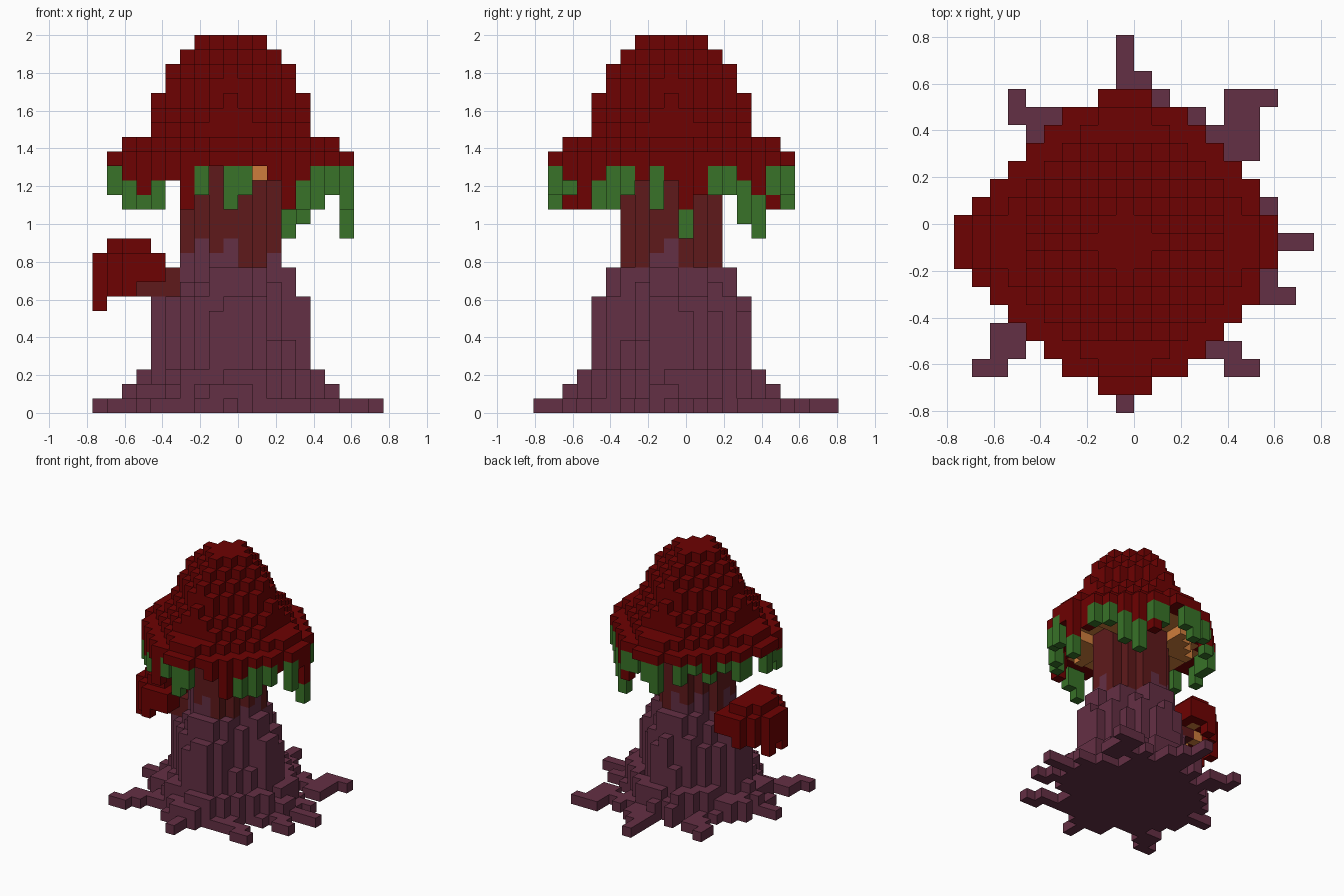
import bpy, bmesh, random
from mathutils import Vector

random.seed(4)
S = 1 / 13  # edge of one cube

cube = bpy.data.objects.get("Cube")
if cube:
    bpy.data.objects.remove(cube, do_unlink=True)

COLOURS = {
    "cap_red": (0.155, 0.0005, 0.0005),
    "gill_orange": (0.62, 0.205, 0.045),
    "vine_green": (0.04, 0.17, 0.021),
    "stem_brown": (0.112, 0.01, 0.011),
    "root_purple": (0.127, 0.029, 0.058),
}
materials = {}
for name, rgb in COLOURS.items():
    m = bpy.data.materials.new(name)
    m.use_nodes = True
    m.diffuse_color = (*rgb, 1)
    m.node_tree.nodes["Principled BSDF"].inputs["Base Color"].default_value = (*rgb, 1)
    materials[name] = m

parts, taken = {}, set()


def put(part, colour, i, j, k):
    """Place one cube unless the cell is already filled."""
    if (i, j, k) not in taken:
        taken.add((i, j, k))
        parts.setdefault(part, {})[(i, j, k)] = colour


def disc(r, d, ci=0):
    """Cells of an eight-sided slice: half width r, diagonal limit d."""
    return [(ci + i, j) for i in range(-r, r + 1) for j in range(-r, r + 1)
            if abs(i) + abs(j) <= d]


def build(part, cells):
    """Turn cubes into a mesh made of the exposed faces only."""
    bm = bmesh.new()
    names = sorted(set(cells.values()))
    for cell, colour in cells.items():
        centre = Vector((cell[0] - 0.5, cell[1] - 1, cell[2] + 0.5))
        for axis in range(3):
            for sign in (-1, 1):
                near = list(cell)
                near[axis] += sign
                if tuple(near) in taken:
                    continue
                n, u, v = Vector(), Vector(), Vector()
                n[axis], u[(axis + 1) % 3], v[(axis + 2) % 3] = sign / 2, sign / 2, 0.5
                corners = (-u - v, u - v, u + v, v - u)
                face = bm.faces.new([bm.verts.new((centre + n + c) * S) for c in corners])
                face.material_index = names.index(colour)
    bmesh.ops.remove_doubles(bm, verts=bm.verts, dist=S / 100)
    mesh = bpy.data.meshes.new(part)
    bm.to_mesh(mesh)
    bm.free()
    for name in names:
        mesh.materials.append(materials[name])
    bpy.context.collection.objects.link(bpy.data.objects.new(part, mesh))


# Side mushroom: stalk, gills, cap and hanging rim, cut off where it meets the trunk
for j in (-1, 0, 1):
    for i in (-6, -5, -4):
        put("side_stalk", "stem_brown", i, j, 8)
    put("side_stalk", "stem_brown", -4, j, 9)
for i, j in disc(2, 2, -6):
    if i < -4:
        put("side_gills", "gill_orange", i, j, 9)
for k, r, d, end in ((9, 3, 4, -5), (10, 3, 4, -5), (11, 2, 3, -6)):
    for i, j in disc(r, d, -6):
        if i <= end:
            put("side_cap", "cap_red", i, j, k)
for i, j in disc(3, 4, -6):
    if i < -6 and (i == -9 or abs(i + 6) + abs(j) == 4):
        put("side_cap", "cap_red", i, j, 8)
for j in (-1, 1):
    put("side_cap", "cap_red", -9, j, 7)
    put("side_gills", "gill_orange", -7, j, 8)

# Stem, with purple creeping up to uneven heights
CREEP = (10, 12, 11, 12, 10, 10, 10)
for i, j in disc(3, 4):
    top = CREEP[(i if abs(j) >= abs(i) else j) + 3]
    for k in range(17):
        if k < top:
            put("trunk_base", "root_purple", i, j, k)
        else:
            put("stem", "stem_brown", i, j, k)

# Flared base made of uneven columns
HEIGHTS = {4: (8, 9, 10, 10), 5: (5, 7, 8, 8), 6: (2, 3, 3), 7: (0, 1, 1, 2)}
for i, j in disc(7, 9):
    ring = max(abs(i), abs(j), round((abs(i) + abs(j)) * 0.8))
    if ring > 3:
        tall = HEIGHTS[ring]
        height = tall[-1] if i * j == 0 else random.choice(tall)
        for k in range(height):
            put("trunk_base", "root_purple", i, j, k)

# Crawling roots: a start cell and a walk
STEPS = {"N": (0, 1), "S": (0, -1), "E": (1, 0), "W": (-1, 0)}
ROOTS = (
    (0, 6, "NNNNN"), (1, 6, "NNNSE"), (4, 4, "NNNSEENNEEWSSSW"),
    (7, 0, "EEE"), (6, 2, "EE"), (6, -2, "EESE"), (3, -5, "ESEESE"),
    (0, -6, "SSS"), (-4, -4, "WSWWSEWSW"), (-7, 0, "WW"), (-4, 4, "NNNSWNWN"),
)
for i, j, walk in ROOTS:
    put("roots", "root_purple", i, j, 0)
    for step in walk:
        i, j = i + STEPS[step][0], j + STEPS[step][1]
        put("roots", "root_purple", i, j, 0)

# Gills under the main cap, thicker on the diagonals
for i, j in disc(5, 7):
    if min(abs(i), abs(j)) > 1:
        put("gills", "gill_orange", i, j, 16)
for i, j in disc(6, 8):
    put("gills", "gill_orange", i, j, 17)

# Main cap, stacked slices from the rim upward
RIM = disc(7, 10) + disc(8, 9)
SLICES = ((7, 8), (5, 7), (5, 6), (5, 5), (4, 5), (4, 4), (3, 3), (2, 2))
for k, cells in enumerate([RIM] + [disc(r, d) for r, d in SLICES], 17):
    for i, j in cells:
        put("cap", "cap_red", i, j, k)


# Rim drips: R is cap, G is vine, read downward
def drip(i, j, pattern):
    for n, letter in enumerate(pattern.strip("-")):
        if letter == "G":
            put("vines", "vine_green", i, j, 16 - n)
        else:
            put("cap_fringe", "cap_red", i, j, 16 - n)


FRONT = "RGG RRG RGG R RRR GG - GGG GG - R RRR RGG GGG GG"
BACK = "GG G RG G GG - GGG GG - GG GGR RRGGG RGGG GG GG"
LEFT, RIGHT = "GG - GG - GG", "R GGG R RRRGG RR"
for side, along_x, along_y in ((-1, FRONT, LEFT), (1, BACK, RIGHT)):
    for a, pattern in enumerate(along_x.split(), -7):
        drip(a, side * max(j for i, j in RIM if i == a), pattern)
    for a, pattern in enumerate(along_y.split(), -2):
        drip(side * max(i for i, j in RIM if j == a), a, pattern)

for part, cells in parts.items():
    build(part, cells)
